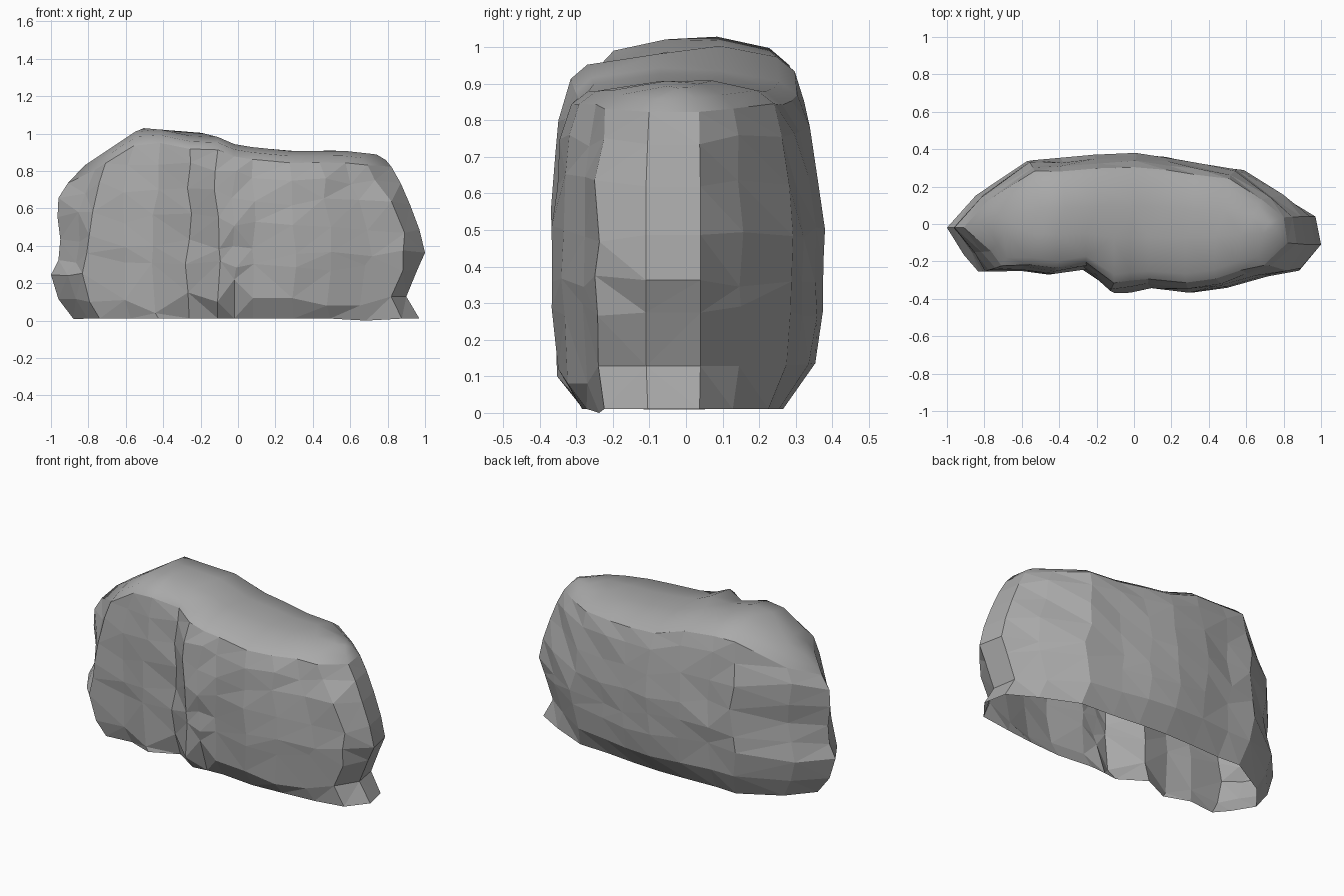
import bpy, bmesh, random
from mathutils import Vector

old = bpy.data.objects.get("Cube")
if old:
    bpy.data.objects.remove(old, do_unlink=True)
random.seed(4)

# Plan outline at the widest height, counter-clockwise from the left tip
PLAN = [(-1, -.02), (-.9, -.16), (-.82, -.25), (-.62, -.25), (-.45, -.275), (-.27, -.24),
        (-.11, -.375), (-.02, -.36), (.08, -.35), (.3, -.37), (.5, -.34), (.7, -.28),
        (.9, -.245), (1, -.11), (.97, .04), (.8, .15), (.57, .29), (.35, .325), (.18, .36),
        (0, .38), (-.2, .37), (-.4, .345), (-.56, .34), (-.84, .15)]

# Height of the undercut along the front, by outline point
UNDERCUT = {2: .1, 3: .11, 4: .04, 5: .15, 6: .1, 7: .22, 8: .12, 9: .12, 10: .08, 11: .08}

# Crest height along x
CREST = [(-.88, .79), (-.52, 1.03), (-.15, 1), (0, .935), (.3, .905), (.55, .91), (.77, .885)]

# Height share, left reach, right reach, front depth, back depth
LEVELS = [(.012, .88, .97, .75, .70), (.145, .96, .9, .94, .93), (.31, 1, .96, .97, .98),
          (.41, .96, 1, .98, 1), (.55, .95, .97, 1, .98), (.7, .965, .92, .97, .94),
          (.83, .96, .87, .91, .88), (.93, .91, .82, .84, .8),
          (.97, .88, .79, .72, .67), (1, .82, .74, .2, .25)]


def crest(x):
    if x <= CREST[0][0]:
        return CREST[0][1]
    for (xa, za), (xb, zb) in zip(CREST, CREST[1:]):
        if x <= xb:
            return za + (zb - za) * (x - xa) / (xb - xa)
    return CREST[-1][1]


def ring_point(i, k):
    px, py = PLAN[i]
    share, left, right, front, back = LEVELS[k]
    reach = right if px > 0 else left
    if py < -.15 and k < 9:               # front corners lean inwards
        reach -= .2 * max(0, share - .55)
    x = px * (1 + (reach - 1) * abs(px))
    depth = front if py < 0 else back
    if k < 8:                             # ends stay upright
        upright = .8 if k < 6 else .5
        depth = 1 - (1 - depth) * (1 - upright * px * px)
    z = crest(x) * share
    if k == 1:                            # ragged front foot
        z = UNDERCUT.get(i, z)
    elif k == 0 and i == 4:               # spur reaching the ground
        depth = .95
    elif k == 0 and i == 11:
        z = 0
    if i == 5 and k > 6:                  # the cleft fades out near the top
        z -= .02
    p = Vector((x, py * depth, z))
    if 1 < k < 7 and abs(px) < .95:       # chipped facets
        p += Vector([random.uniform(-.018, .018), random.uniform(-.009, .009),
                     random.uniform(-.022, .022)])
    return p


# Rock shell, open underneath
bm = bmesh.new()
n = len(PLAN)
rings = [[bm.verts.new(ring_point(i, k)) for i in range(n)] for k in range(len(LEVELS))]
for low, high in zip(rings, rings[1:]):
    for i in range(n):
        j = (i + 1) % n
        bm.faces.new((low[i], low[j], high[j], high[i]))
bm.faces.new(rings[-1])
bmesh.ops.triangulate(bm, faces=bm.faces[:], quad_method='SHORT_EDGE', ngon_method='BEAUTY')

# Weathered top is smooth, the broken sides are flat
for f in bm.faces:
    f.smooth = f.normal.z > .5

mesh = bpy.data.meshes.new("rock")
bm.to_mesh(mesh)
bm.free()
rock = bpy.data.objects.new("rock", mesh)
bpy.context.collection.objects.link(rock)

stone = bpy.data.materials.new("grey stone")
stone.use_nodes = True
color = (.4, .4, .4, 1)
stone.diffuse_color = color
stone.node_tree.nodes["Principled BSDF"].inputs["Base Color"].default_value = color
mesh.materials.append(stone)
